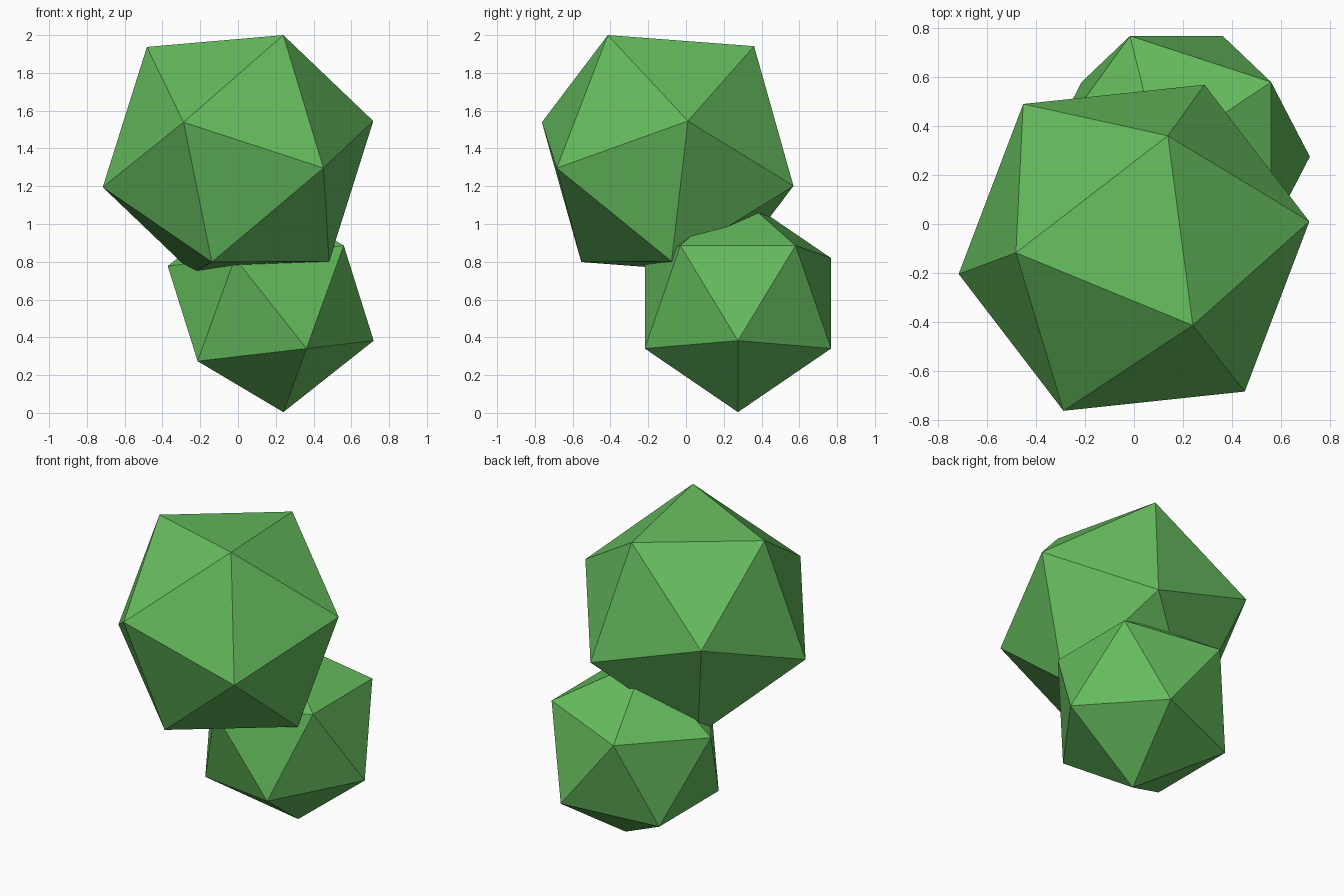
import bpy, bmesh
from mathutils import Vector, Matrix

if "Cube" in bpy.data.objects:
    bpy.data.objects.remove(bpy.data.objects["Cube"])

green = bpy.data.materials.new("leaf_green")
green.diffuse_color = (0.13, 0.5, 0.11, 1)
green.use_nodes = True
green.node_tree.nodes["Principled BSDF"].inputs["Base Color"].default_value = green.diffuse_color


def frame(a, b):
    """Orthonormal frame from a corner direction and a neighbouring corner."""
    x = Vector(a).normalized()
    z = x.cross(Vector(b)).normalized()
    return Matrix((x, z.cross(x), z)).transposed()


def foliage(name, centre, radius, corner, neighbour):
    """Icosahedron turned so one edge runs from corner to neighbour."""
    bm = bmesh.new()
    bmesh.ops.create_icosphere(bm, subdivisions=1, radius=radius)
    bm.verts.ensure_lookup_table()
    v = bm.verts[0]
    w = v.link_edges[0].other_vert(v)
    turn = frame(corner, neighbour) @ frame(v.co, w.co).transposed()
    bmesh.ops.transform(bm, matrix=turn.to_4x4(), verts=bm.verts)
    mesh = bpy.data.meshes.new(name)
    bm.to_mesh(mesh)
    bm.free()
    mesh.materials.append(green)
    ob = bpy.data.objects.new(name, mesh)
    ob.location = centre
    bpy.context.collection.objects.link(ob)


# large upper clump and small lower clump
foliage("upper_foliage", (0, -0.097, 1.37), 0.745,
        (0.24, -0.317, 0.63), (0.715, 0.11, 0.17))
foliage("lower_foliage", (0.173, 0.275, 0.58), 0.58,
        (0.0675, 0, -0.58), (0.5425, 0, -0.2))
